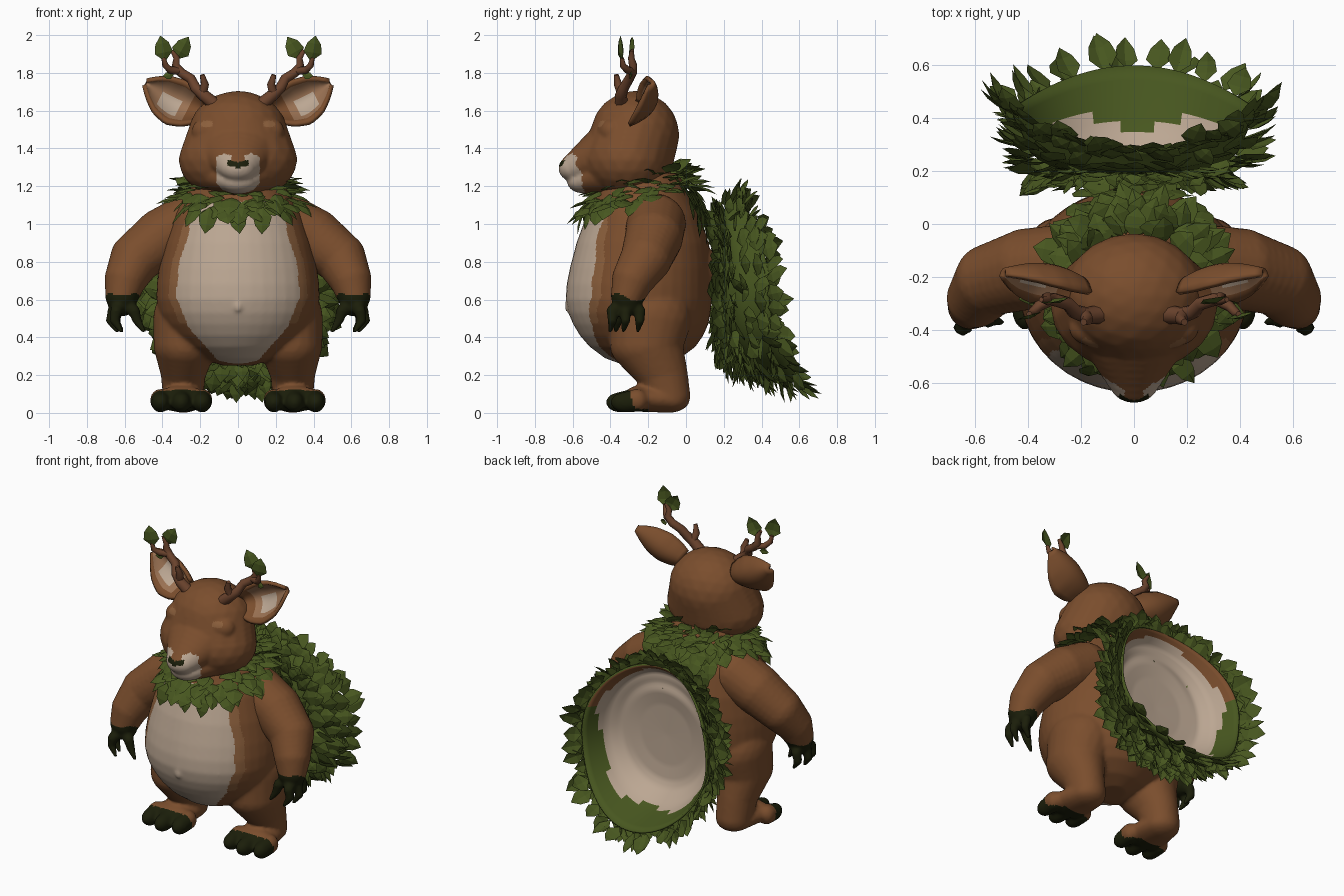
import bpy, bmesh, math, random
from mathutils import Vector, Matrix

random.seed(4)
cube = bpy.data.objects.get("Cube")
if cube:
    bpy.data.objects.remove(cube)


def material(name, rgb):
    m = bpy.data.materials.new(name)
    m.use_nodes = True
    m.diffuse_color = (*rgb, 1)
    bsdf = m.node_tree.nodes["Principled BSDF"]
    bsdf.inputs["Base Color"].default_value = (*rgb, 1)
    bsdf.inputs["Roughness"].default_value = 0.8
    return m


BROWN = material("brown fur", (0.195, 0.075, 0.026))
FAWN = material("light brown fur", (0.26, 0.115, 0.045))
CREAM = material("cream fur", (0.50, 0.385, 0.29))
GREEN = material("leaf green", (0.064, 0.095, 0.014))
DARK = material("dark claw", (0.011, 0.013, 0.003))
TAN = material("tan skin", (0.32, 0.165, 0.085))
BARK = material("antler bark", (0.145, 0.056, 0.026))


def mesh_object(name, bm, mats, smooth=True):
    me = bpy.data.meshes.new(name)
    bm.to_mesh(me)
    bm.free()
    if smooth:
        me.shade_smooth()
    for m in mats:
        me.materials.append(m)
    ob = bpy.data.objects.new(name, me)
    bpy.context.collection.objects.link(ob)
    return ob


def lerp_table(table, t):
    for (a, va), (b, vb) in zip(table, table[1:]):
        if t <= b:
            return va + (vb - va) * max(0, (t - a) / (b - a))
    return table[-1][1]


def chain(bm, pts, side=1, steps=5):
    """Ellipsoids (x, y, z, radii) swept from point to point."""
    pts = [Vector(p if len(p) == 6 else (*p, p[3], p[3])) for p in pts]
    path = [a.lerp(b, i / steps) for a, b in zip(pts, pts[1:]) for i in range(steps)] + [pts[-1]]
    for p in path:
        mat = Matrix.Translation((p[0] * side, p[1], p[2])) @ Matrix.Diagonal((p[3], p[4], p[5], 1))
        bmesh.ops.create_icosphere(bm, subdivisions=3, radius=1, matrix=mat)


def sculpt(name, bm, mats, rule, voxel=0.012, smoothing=5):
    """Fuse overlapping volumes into one skin, then colour its faces by rule."""
    ob = mesh_object(name, bm, mats)
    rm = ob.modifiers.new("fuse", 'REMESH')
    rm.mode, rm.voxel_size = 'VOXEL', voxel
    sm = ob.modifiers.new("soften", 'SMOOTH')
    sm.factor, sm.iterations = 0.5, smoothing
    bpy.context.view_layer.update()
    me = bpy.data.meshes.new_from_object(ob.evaluated_get(bpy.context.evaluated_depsgraph_get()))
    ob.modifiers.clear()
    ob.data = me
    me.materials.clear()
    for m in mats:
        me.materials.append(m)
    for f in me.polygons:
        f.material_index = rule(f.center)
    me.shade_smooth()


# Torso, legs and tail stump
bm = bmesh.new()
rings = []
for z, cy, rx, ry in [(0.25, -.22, .08, .1), (0.29, -.23, .2, .2), (0.35, -.23, .295, .28), (0.41, -.235, .355, .327),
                      (0.47, -.24, .395, .358), (0.53, -.246, .42, .377), (0.6, -.25, .432, .387),
                      (0.68, -.248, .43, .384), (0.77, -.24, .418, .374), (0.9, -.23, .39, .35),
                      (1.05, -.225, .34, .3), (1.15, -.23, .28, .25), (1.27, -.24, .2, .2)]:
    rings.append([bm.verts.new((rx * math.cos(a), cy + ry * math.sin(a), z))
                  for a in (math.tau * i / 40 for i in range(40))])
for a, b in zip(rings, rings[1:]):
    for i in range(40):
        j = (i + 1) % 40
        bm.faces.new((a[i], a[j], b[j], b[i]))
bm.faces.new(rings[0][::-1])
bm.faces.new(rings[-1])
chain(bm, [(0, .02, .75, .16), (0, .11, .78, .08)])
chain(bm, [(0, -.632, .565, .018, .012, .022), (0, -.632, .56, .018, .012, .022)], steps=1)
for s in (-1, 1):
    chain(bm, [(.26, -.19, .5, .19, .22, .2), (.28, -.21, .36, .168, .195, .15),
               (.29, -.13, .21, .12, .14, .11), (.29, -.09, .09, .11, .115, .09)], s)
    chain(bm, [(.29, -.09, .07, .11, .11, .07), (.3, -.25, .075, .14, .08, .07)], s)
    for x, y in ((.19, -.32), (.3, -.345), (.41, -.32)):
        chain(bm, [(x, y + .06, .066, .056, .06, .062), (x, y, .056, .05, .08, .055)], s, 2)

BELLY = [(.26, .09), (.35, .17), (.45, .26), (.62, .33), (.8, .31), (.95, .26), (1.2, .24)]


def body_rule(c):
    if c.z < .135 and c.y < -.265 - c.z * .3 or c.z < .02 and c.y < -.2:
        return 2
    inset = lerp_table(BELLY, c.z) - abs(c.x)
    if c.y > -.35 or not .24 < c.z < 1.12 or inset < -.04:
        return 0
    return 1 if inset > 0 else 3 if c.z > .47 and c.y < -.415 else 0


sculpt("body", bm, [BROWN, CREAM, DARK, FAWN], body_rule)

# Arms with dark clawed paws
for s, side in ((1, "left"), (-1, "right")):
    bm = bmesh.new()
    chain(bm, [(.26, -.16, 1.0, .16), (.4, -.17, .93, .155), (.54, -.21, .82, .137),
               (.595, -.28, .71, .112), (.615, -.31, .62, .088), (.615, -.31, .585, .075)], s)
    for x, y, lean in ((.645, -.39, .01), (.66, -.32, .015), (.64, -.245, .01), (.55, -.36, -.015)):
        chain(bm, [(.615, -.31, .59, .05), (x, y, .54, .031), (x + lean, y, .49, .025),
                   (x + lean - .035, y - .01, .435, .012)], s, 6)
    sculpt(side + "_arm", bm, [BROWN, DARK], lambda c: int(c.z < .612 + .02 * math.sin(c.y * 30)), .01, 3)

# Head with muzzle and closed eyelids
bm = bmesh.new()
chain(bm, [(0, -.27, 1.47, .265, .235, .235), (0, -.31, 1.34, .315, .245, .22)])
chain(bm, [(0, -.43, 1.37, .2, .14, .15), (0, -.595, 1.295, .095, .08, .072)])
chain(bm, [(0, -.42, 1.26, .2, .13, .115), (0, -.55, 1.225, .1, .08, .062)])
for s in (-1, 1):
    chain(bm, [(.14, -.405, 1.49, .07, .065, .075), (.175, -.39, 1.49, .07, .065, .07)], s, 2)


def head_rule(c):
    x = abs(c.x)
    if c.y < -.61 and abs(c.z - 1.312 - x * .2) < .016 and x < .058:
        return 2
    if c.y < -.54 and c.z < 1.375 - abs(x - .07) * .4 and x < min(.115, (c.z - 1.09) * .9):
        return 0 if c.z > 1.325 and x < .035 else 1
    return 3 if c.y < -.4 and math.hypot((x - .165) * .6, c.z - 1.53) < .019 else 0


sculpt("head", bm, [BROWN, CREAM, DARK, FAWN], head_rule, .01, 5)


def rod(name, pts, mat):
    """Round rod through (x, y, z, radius) points."""
    cu = bpy.data.curves.new(name, 'CURVE')
    cu.dimensions, cu.bevel_depth, cu.bevel_resolution, cu.use_fill_caps = '3D', 1, 2, True
    sp = cu.splines.new('POLY')
    sp.points.add(len(pts) - 1)
    for q, p in zip(sp.points, pts):
        q.co, q.radius = (*p[:3], 1), p[3]
    sp.use_smooth = True
    cu.materials.append(mat)
    bpy.context.collection.objects.link(bpy.data.objects.new(name, cu))


def leaf(bm, base, along, normal, length, width):
    """Pointed leaf folded along its midrib."""
    along = along.normalized()
    across = along.cross(normal).normalized()
    up = across.cross(along)
    at = lambda t, w, h: bm.verts.new(base + along * length * t + across * width * w + up * length * h)
    rib = [at(0, 0, 0), at(.35, 0, .1), at(.7, 0, .09), at(1, 0, 0)]
    for w in (-.5, .5):
        a, b = at(.35, w, .02), at(.7, w * .75, .02)
        for f in ((rib[0], rib[1], a), (rib[1], rib[2], b, a), (rib[2], rib[3], b)):
            bm.faces.new(f if w > 0 else f[::-1])


# Ears: cupped, tan and cream inside with a brown rim
WIDTH = [(0, .06), (.2, .095), (.45, .115), (.7, .095), (.88, .05), (1, .006)]
for s, side in ((1, "left"), (-1, "right")):
    bm = bmesh.new()
    root, axis, across = Vector((.2, -.255, 1.6)), Vector((.285, .06, .145)), Vector((-.45, .25, .87))
    grid = []
    for i in range(15):
        u = i / 14
        row = []
        for k in range(13):
            v = k / 6 - 1
            cup = (.1 * (1 - v * v) - .045) * math.sin(math.pi * (u * .75 + .2))
            p = root + axis * u + across * lerp_table(WIDTH, u) * v + Vector((0, cup, 0))
            row.append(bm.verts.new((p.x * s, p.y, p.z - .02 * math.sin(math.pi * u))))
        grid.append(row)
    for i in range(14):
        for k in range(12):
            f = bm.faces.new((grid[i][k], grid[i + 1][k], grid[i + 1][k + 1], grid[i][k + 1])[::s])
            inner = 0 if 2 <= k <= 6 and 4 < i < 10 else 1
            f.material_index = 2 if k in (0, 11) or i < 3 else inner
    ear = mesh_object(side + "_ear", bm, [CREAM, TAN, BROWN])
    so = ear.modifiers.new("thickness", 'SOLIDIFY')
    so.thickness, so.offset, so.material_offset, so.material_offset_rim = .022, -1, 2, 2

    # Antlers and their leaves
    m = lambda *p: (p[0] * s, *p[1:])
    rod(side + "_antler", [m(.12, -.34, 1.63, .036), m(.18, -.345, 1.68, .032), m(.225, -.33, 1.72, .028),
                           m(.25, -.3, 1.77, .026), m(.3, -.285, 1.8, .025), m(.33, -.28, 1.84, .022),
                           m(.325, -.29, 1.88, .017), m(.35, -.285, 1.92, .01)], BARK)
    rod(side + "_antler_tine", [m(.19, -.34, 1.69, .026), m(.175, -.36, 1.74, .022), m(.19, -.37, 1.79, .013)], BARK)
    rod(side + "_antler_fork", [m(.31, -.285, 1.81, .022), m(.36, -.31, 1.815, .02), m(.385, -.335, 1.84, .017),
                                m(.395, -.34, 1.88, .011)], BARK)
    bm = bmesh.new()
    for base, along, size in (((.385, -.34, 1.86), (.18, -.05, .95), .14), ((.33, -.285, 1.87), (-.45, 0, .8), .14),
                              ((.34, -.285, 1.79), (.8, -.2, -.1), .06)):
        leaf(bm, Vector(m(*base)), Vector(m(*along)), Vector((.3, -1, .1)), size, size * .72)
    mesh_object(side + "_antler_leaves", bm, [GREEN], False)

rnd = lambda r: random.uniform(-r, r)
jitter = lambda r: Vector((rnd(r), rnd(r), rnd(r)))

# Leaf collar, lower at the chest and rising behind
bm = bmesh.new()
for row in range(5):
    count = 24
    for i in range(count):
        a = math.tau * (i + row * .5) / count
        out = Vector((math.cos(a), math.sin(a), 0))
        grow = 1 - row * .07
        base = Vector((.285 * grow * out.x, -.25 + .27 * grow * out.y, 1.14 + .06 * out.y + .022 * row))
        along = out * .8 + Vector((0, 0, -.5 + .4 * out.y + .11 * row)) + jitter(.4)
        leaf(bm, base, along, out * .4 + Vector((0, 0, 1)) + jitter(.3), random.uniform(.1, .16), random.uniform(.08, .12))
for x in (-.15, -.01, .13):
    leaf(bm, Vector((x, -.53, 1.09)), Vector((rnd(.3), -.3, -1)), Vector((0, -1, .2)), .15, .1)
mesh_object("leaf_collar", bm, [GREEN], False)

# Leaves running down the back to the tail
bm = bmesh.new()
for row in range(9):
    t = row / 8
    for k in range(6):
        x = (k - 2.5 + .5 * (row % 2)) * (.085 - .02 * t)
        base = Vector((x, -.02 + .15 * t - x * x, 1.27 - .25 * t)) + jitter(.012)
        leaf(bm, base, Vector((x, .55 - .5 * t, -.75)) + jitter(.2), Vector((0, 1, .6)), .14, .11)
mesh_object("back_leaves", bm, [GREEN], False)

# Tail: hollow bowl opening backward, its lower lip curling out
PROFILE = [(0, -.22), (.2, -.215), (.34, -.195), (.41, -.14), (.45, -.05), (.48, .02)]


def bowl(a, r):
    h = r * math.sin(a)
    lean = 3.6 * max(0, r - .29) * h * abs(h)
    return Vector((.94 * r * math.cos(a), .42 + lerp_table(PROFILE, r) - lean, .66 + h))


bm = bmesh.new()
N, M = 96, 32
grid = [[bm.verts.new(bowl(math.tau * i / N, .01 + .47 * j / M)) for j in range(M + 1)] for i in range(N)]
for i in range(N):
    a = math.tau * i / N
    edge = .425 + .012 * math.sin(a * 5) + .012 * math.sin(a)
    for j in range(M):
        p, q = grid[i], grid[(i + 1) % N]
        f = bm.faces.new((p[j], q[j], q[j + 1], p[j + 1]))
        f.material_index = 1 if .48 * j / M < edge else 0 if math.sin(a) > .3 else 2
bm.faces.new([g[0] for g in grid][::-1]).material_index = 1
bmesh.ops.recalc_face_normals(bm, faces=bm.faces)
if bm.faces[0].normal.y < 0:
    bmesh.ops.reverse_faces(bm, faces=bm.faces)
tail = mesh_object("tail_bowl", bm, [BROWN, CREAM, GREEN])
so = tail.modifiers.new("thickness", 'SOLIDIFY')
so.thickness, so.offset, so.material_offset, so.material_offset_rim = .012, -1, 2, 2

# Leaves covering the outside of the tail
bm = bmesh.new()
for row in range(14):
    r = .12 + .0275 * row
    count = int(8 + r * 72)
    for i in range(count):
        a = math.tau * (i + .5 * (row % 2)) / count + rnd(.06)
        base = bowl(a, r)
        tangent = (base - bowl(a, r - .02)).normalized()
        normal = Vector((-math.sin(a), 0, math.cos(a))).cross(tangent)
        normal = normal if normal.y < 0 else -normal
        tilt = .3 if r < .3 else .8 - .3 * max(0, math.sin(a)) if r < .43 else .4
        size = random.uniform(.11, .17) * (1 - .3 * max(0, math.sin(a)))
        leaf(bm, base + normal * .02, tangent + normal * tilt + jitter(.3), normal + jitter(.4),
             size, random.uniform(.09, .13))

# Overlapping leaves along the rim of the tail
for i in range(44):
    a = math.tau * i / 44
    out = Vector((math.cos(a), .35, math.sin(a)))
    leaf(bm, bowl(a, .455), out + jitter(.25), Vector((-out.x, 1, -out.z)), random.uniform(.08, .13), .11)

# Ragged leaves hanging below the tail
for i in range(60):
    a = math.pi * random.uniform(1.2, 1.8)
    r = random.uniform(.33, .47)
    along = Vector((math.cos(a) * .7, (r - .41) * 6 + rnd(.35), -.8))
    leaf(bm, bowl(a, r), along, Vector((0, -1, -.3)) + jitter(.4), random.uniform(.1, .16), .09)
mesh_object("tail_leaves", bm, [GREEN], False)
